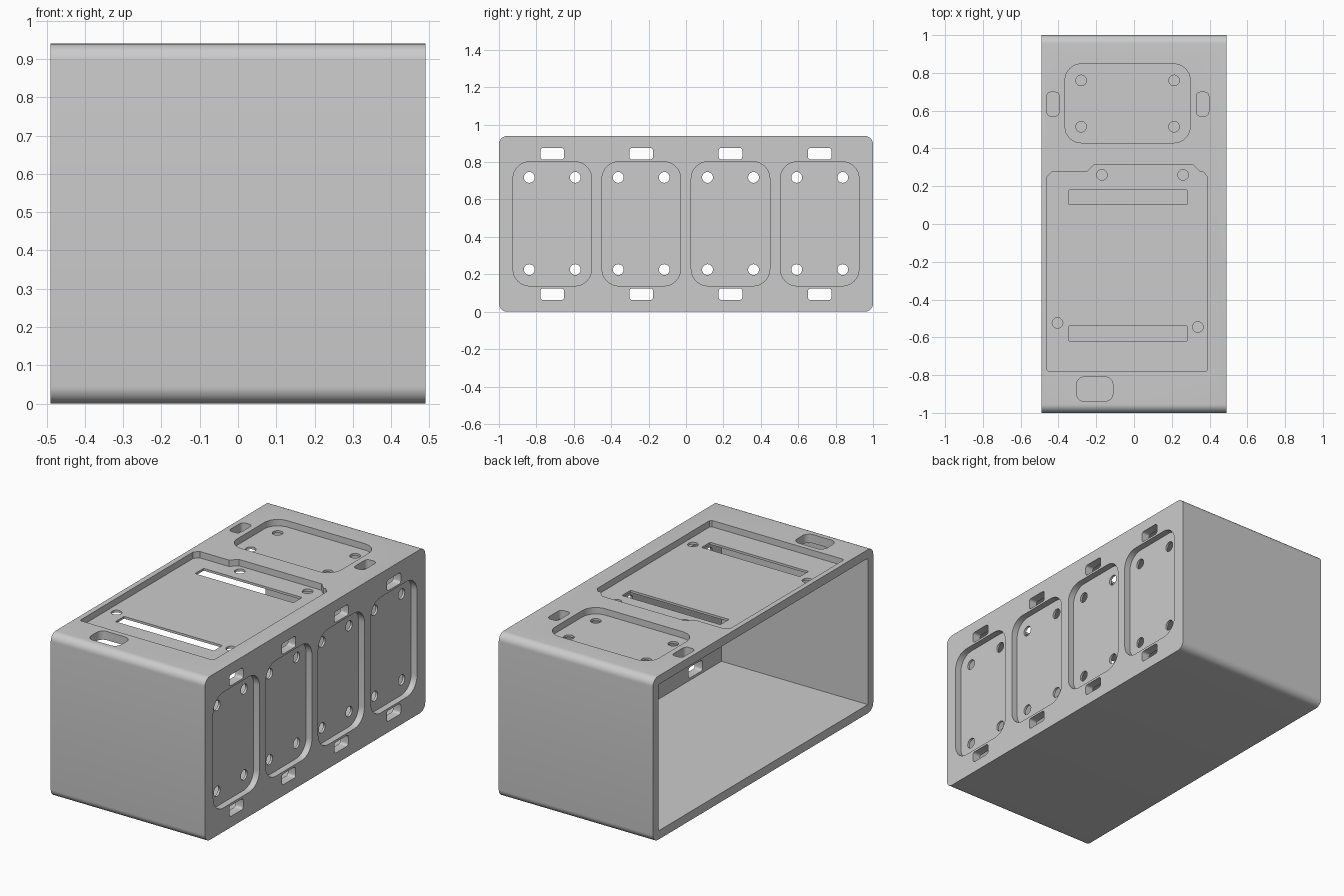
import bpy, bmesh, math
from mathutils import Vector

if "Cube" in bpy.data.objects:
    bpy.data.objects.remove(bpy.data.objects["Cube"])

HX, HY, H = 0.49, 1.0, 0.94      # half width, half length, height
WALL, DEPTH = 0.05, 0.037        # shell thickness, pocket depth


def rounded(u0, u1, v0, v1, r, n=8):
    """Counter-clockwise rounded rectangle outline."""
    if r == 0:
        return [(u0, v0), (u1, v0), (u1, v1), (u0, v1)]
    pts = []
    corners = [(u1 - r, v1 - r), (u0 + r, v1 - r), (u0 + r, v0 + r), (u1 - r, v0 + r)]
    for q, (cu, cv) in enumerate(corners):
        for i in range(n + 1):
            a = math.pi / 2 * (q + i / n)
            pts.append((cu + r * math.cos(a), cv + r * math.sin(a)))
    return pts


def circle(u, v, r, n=24):
    return [(u + r * math.cos(2 * math.pi * i / n), v + r * math.sin(2 * math.pi * i / n))
            for i in range(n)]


def prisms(name, items):
    """items: (outline, axis, low, high); the outline is extruded along x or z."""
    bm = bmesh.new()
    for pts, axis, a, b in items:
        place = (lambda p, t: Vector((t, p[0], p[1]))) if axis == 'x' else \
                (lambda p, t: Vector((p[0], p[1], t)))
        low = [bm.verts.new(place(p, a)) for p in pts]
        high = [bm.verts.new(place(p, b)) for p in pts]
        bm.faces.new(low[::-1])
        bm.faces.new(high)
        for i in range(len(pts)):
            j = (i + 1) % len(pts)
            bm.faces.new((low[i], low[j], high[j], high[i]))
    me = bpy.data.meshes.new(name)
    bm.to_mesh(me)
    bm.free()
    ob = bpy.data.objects.new(name, me)
    bpy.context.collection.objects.link(ob)
    return ob


def cut(target, items):
    cutter = prisms("cutter", items)
    cutter.hide_render = True
    mod = target.modifiers.new("cut", 'BOOLEAN')
    mod.operation, mod.solver, mod.object = 'DIFFERENCE', 'EXACT', cutter
    bpy.context.view_layer.objects.active = target
    bpy.ops.object.modifier_apply(modifier=mod.name)
    bpy.data.objects.remove(cutter)


# Outer shell with rounded long edges, hollow and open on the left
box = prisms("enclosure", [(rounded(-HY, HY, 0, H, 0.045), 'x', -HX, HX)])
cut(box, [(rounded(-HY + WALL, HY - WALL, WALL, H - WALL, 0), 'x', -HX - 0.1, HX - WALL)])

pockets, holes = [], []


def side_pocket(p):
    pockets.append((p, 'x', HX - DEPTH, HX + 0.1))


def side_hole(p):
    holes.append((p, 'x', HX - WALL - 0.02, HX + 0.1))


def top_pocket(p):
    pockets.append((p, 'z', H - DEPTH, H + 0.1))


def top_hole(p):
    holes.append((p, 'z', H - WALL - 0.02, H + 0.1))


# Four module bays on the right wall, with screw holes and strap slots
for c in (-0.715, -0.239, 0.238, 0.715):
    side_pocket(rounded(c - 0.21, c + 0.21, 0.138, 0.802, 0.09))
    for z in (0.225, 0.718):
        for s in (-1, 1):
            side_hole(circle(c + s * 0.123, z, 0.029))
    for z in (0.094, 0.845):
        side_hole(rounded(c - 0.063, c + 0.063, z - 0.031, z + 0.031, 0.014, 4))

# Matching bay on the top wall
top_pocket(rounded(-0.365, 0.297, 0.43, 0.847, 0.085))
for x in (-0.28, 0.212):
    for y in (0.515, 0.76):
        top_hole(circle(x, y, 0.028))
for x in (-0.429, 0.363):
    top_hole(rounded(x - 0.033, x + 0.033, 0.572, 0.698, 0.022, 5))

# Large board recess with notched back edge, pin slots and screw holes
top_pocket([(-0.46, -0.772), (-0.452, -0.78), (0.382, -0.78), (0.39, -0.772),
            (0.39, 0.25), (0.366, 0.275), (0.35, 0.275), (0.313, 0.312),
            (-0.213, 0.312), (-0.25, 0.275), (-0.435, 0.275), (-0.46, 0.25)])
for y in (-0.58, 0.142):
    top_hole(rounded(-0.345, 0.28, y - 0.039, y + 0.039, 0))
for x, y in ((-0.17, 0.26), (0.26, 0.26), (-0.405, -0.524), (0.338, -0.545)):
    top_hole(circle(x, y, 0.028))

# Cable opening near the front
top_hole(rounded(-0.304, -0.112, -0.938, -0.81, 0.04))

cut(box, pockets)
cut(box, holes)

# Single grey plastic
mat = bpy.data.materials.new("grey plastic")
mat.diffuse_color = (0.6, 0.6, 0.6, 1)
mat.use_nodes = True
mat.node_tree.nodes["Principled BSDF"].inputs["Base Color"].default_value = mat.diffuse_color
box.data.materials.clear()
box.data.materials.append(mat)
for p in box.data.polygons:
    p.material_index = 0

bpy.ops.object.select_all(action='DESELECT')
box.select_set(True)
bpy.context.view_layer.objects.active = box
bpy.ops.object.shade_smooth_by_angle(angle=math.radians(30))
